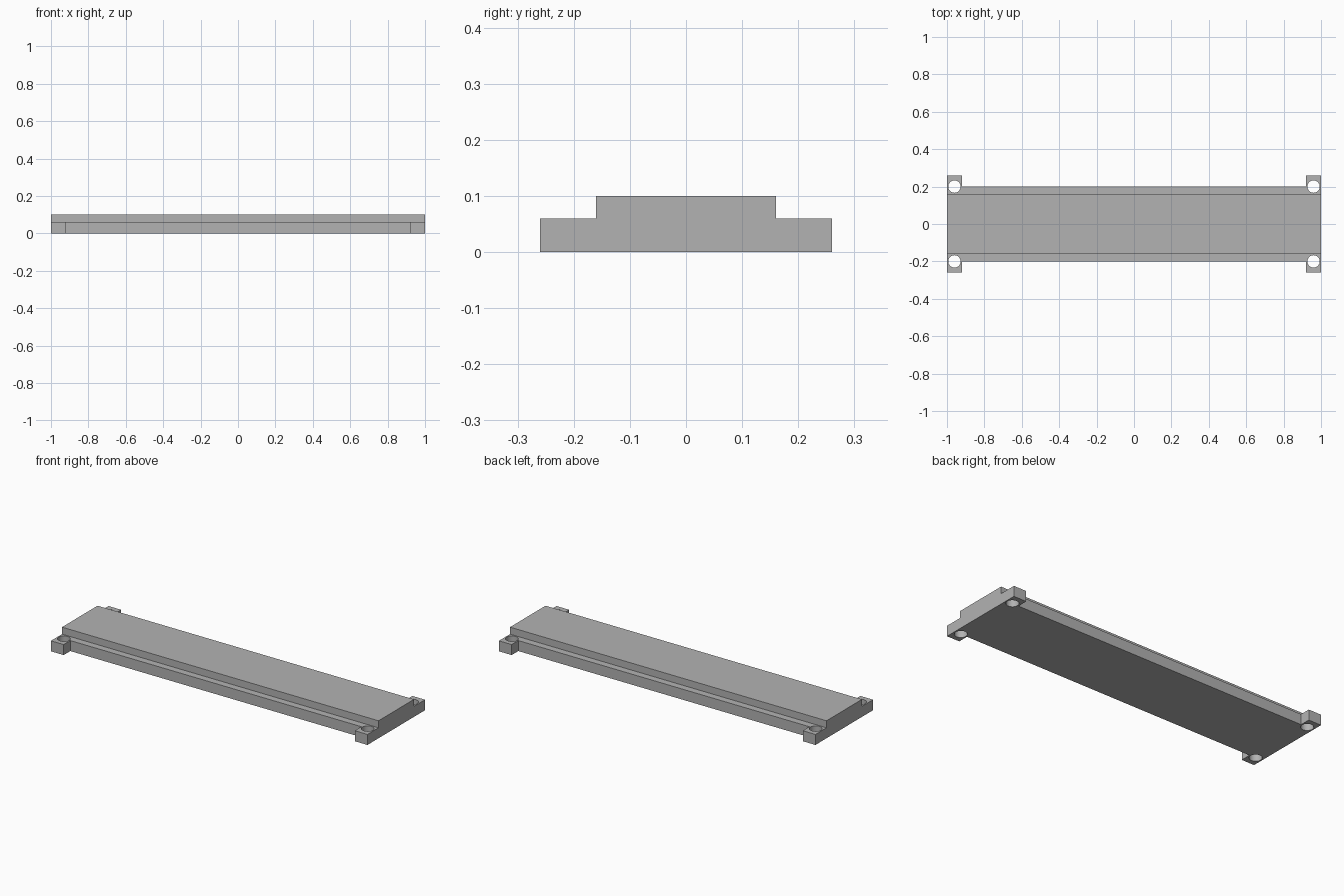
import bpy
import bmesh
import math
from mathutils import Matrix, Vector

default = bpy.data.objects.get("Cube")
if default:
    bpy.data.objects.remove(default, do_unlink=True)

HALF_LENGTH = 1.0
FOOT_Y, BODY_Y, DECK_Y = 0.26, 0.20, 0.16
STEP_Z, TOP_Z = 0.06, 0.10
FOOT_X = 0.92
HOLE_X, HOLE_RADIUS = 0.96, 0.033

grey = bpy.data.materials.new("plain grey")
grey.use_nodes = True
grey.diffuse_color = (0.448, 0.448, 0.448, 1)
grey.node_tree.nodes["Principled BSDF"].inputs["Base Color"].default_value = grey.diffuse_color


def make_object(name, bm):
    bmesh.ops.recalc_face_normals(bm, faces=bm.faces)
    mesh = bpy.data.meshes.new(name)
    bm.to_mesh(mesh)
    bm.free()
    mesh.materials.append(grey)
    obj = bpy.data.objects.new(name, mesh)
    bpy.context.collection.objects.link(obj)
    return obj


# Stepped cross-section extruded along the full length
half = [(FOOT_Y, 0), (FOOT_Y, STEP_Z), (DECK_Y, STEP_Z), (DECK_Y, TOP_Z)]
section = half + [(-y, z) for y, z in reversed(half)]
bm = bmesh.new()
face = bm.faces.new([bm.verts.new((-HALF_LENGTH, y, z)) for y, z in section])
ext = bmesh.ops.extrude_face_region(bm, geom=[face])
moved = [v for v in ext["geom"] if isinstance(v, bmesh.types.BMVert)]
bmesh.ops.translate(bm, verts=moved, vec=(2 * HALF_LENGTH, 0, 0))
plate = make_object("mounting_plate", bm)

# Long side recesses leave a foot at each corner; a bolt hole pierces each foot
bm = bmesh.new()
for sy in (-1, 1):
    recess = Matrix.Translation(Vector((0, sy * (BODY_Y + 0.1), 0))) @ Matrix.Diagonal((2 * FOOT_X, 0.2, 0.4, 1))
    bmesh.ops.create_cube(bm, size=1, matrix=recess)
    for sx in (-1, 1):
        bmesh.ops.create_cone(bm, cap_ends=True, segments=48, radius1=HOLE_RADIUS,
                              radius2=HOLE_RADIUS, depth=0.4,
                              matrix=Matrix.Translation((sx * HOLE_X, sy * BODY_Y, 0)))
cutter = make_object("recess_and_hole_cutter", bm)
cutter.hide_render = True

cut = plate.modifiers.new("recesses and holes", 'BOOLEAN')
cut.operation = 'DIFFERENCE'
cut.solver = 'EXACT'
cut.object = cutter
bpy.ops.object.select_all(action='DESELECT')
plate.select_set(True)
bpy.context.view_layer.objects.active = plate
bpy.ops.object.modifier_apply(modifier=cut.name)
bpy.data.objects.remove(cutter, do_unlink=True)

# Smooth hole walls, crisp edges elsewhere
bpy.ops.object.shade_smooth_by_angle(angle=math.radians(30))
